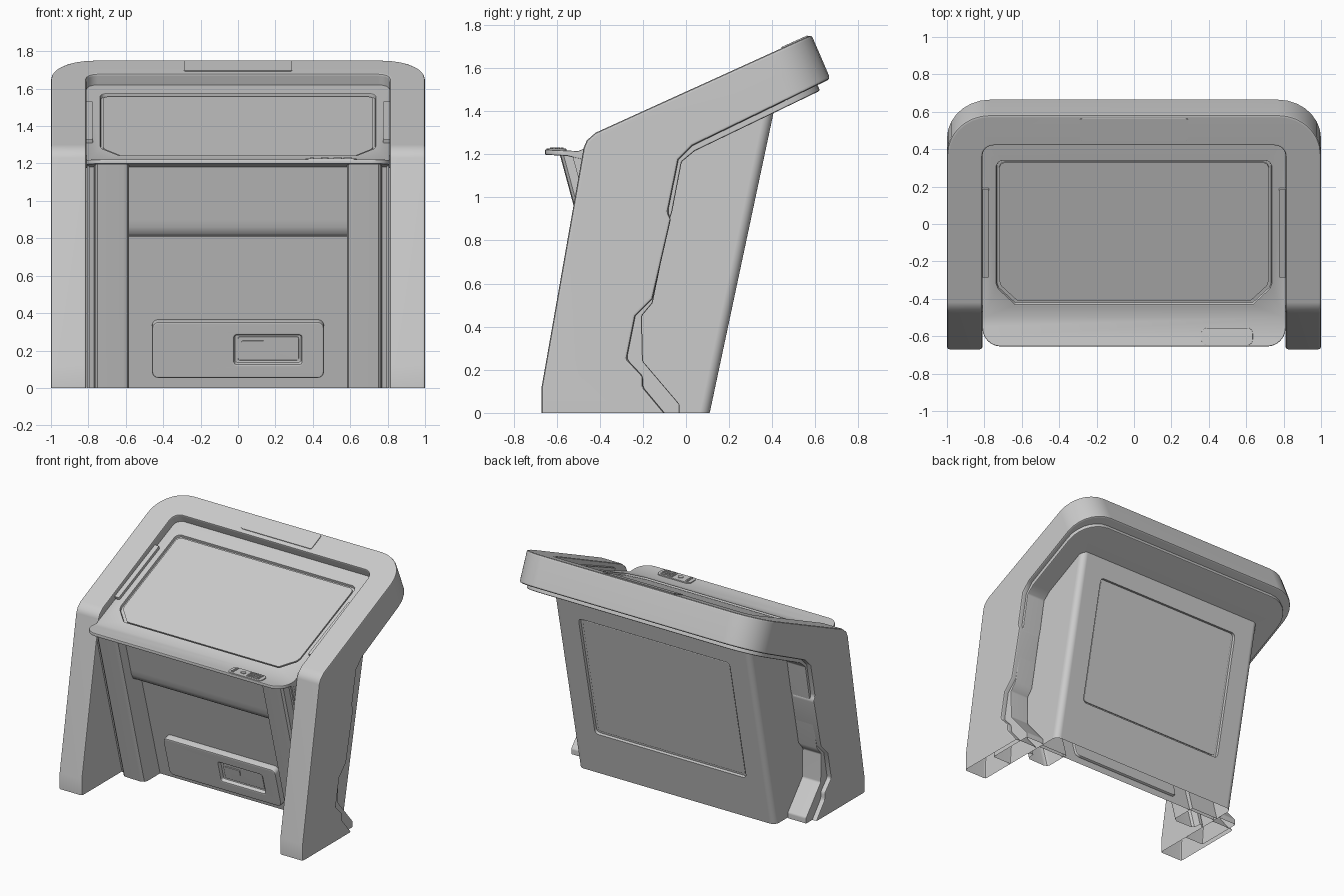
import bpy, bmesh
from math import radians, cos, sin, pi
from mathutils import Matrix, Vector

if "Cube" in bpy.data.objects:
    bpy.data.objects.remove(bpy.data.objects["Cube"])


def basis(o, x, y):
    """Matrix with origin o and local axes x, y (z is x cross y)."""
    x, y = Vector(x).normalized(), Vector(y).normalized()
    m = Matrix((x, y, x.cross(y))).transposed().to_4x4()
    m.translation = o
    return m


def prism(name, pts, a, b, m, pick=None, r=0.0, seg=6):
    """Extrude a 2D outline from a to b along local z; round edges chosen by pick(midpoint, direction)."""
    bm = bmesh.new()
    lo = [bm.verts.new(m @ Vector((p[0], p[1], a))) for p in pts]
    hi = [bm.verts.new(m @ Vector((p[0], p[1], b))) for p in pts]
    n = len(pts)
    bm.faces.new(lo[::-1])
    bm.faces.new(hi)
    for i in range(n):
        j = (i + 1) % n
        bm.faces.new((lo[i], lo[j], hi[j], hi[i]))
    bmesh.ops.recalc_face_normals(bm, faces=bm.faces)
    if pick:
        es = [e for e in bm.edges if pick((e.verts[0].co + e.verts[1].co) / 2,
                                          (e.verts[1].co - e.verts[0].co).normalized())]
        bmesh.ops.bevel(bm, geom=es, offset=r, segments=seg, profile=0.5, affect='EDGES')
    me = bpy.data.meshes.new(name)
    bm.to_mesh(me)
    bm.free()
    ob = bpy.data.objects.new(name, me)
    bpy.context.collection.objects.link(ob)
    return ob


def rrect(x0, y0, x1, y1, r, n=4):
    """Rounded rectangle outline."""
    out = []
    for k, (cx, cy) in enumerate(((x1 - r, y1 - r), (x0 + r, y1 - r), (x0 + r, y0 + r), (x1 - r, y0 + r))):
        for i in range(n + 1):
            t = (k + i / n) * pi / 2
            out.append((cx + r * cos(t), cy + r * sin(t)))
    return out


def apply(ob, mod):
    bpy.context.view_layer.objects.active = ob
    bpy.ops.object.modifier_apply(modifier=mod.name)


def cut(ob, cutter):
    m = ob.modifiers.new("cut", 'BOOLEAN')
    m.object, m.operation, m.solver = cutter, 'DIFFERENCE', 'EXACT'
    apply(ob, m)
    bpy.data.objects.remove(cutter)


def soften(ob, w, seg=2):
    m = ob.modifiers.new("soft", 'BEVEL')
    m.width, m.segments, m.limit_method, m.angle_limit = w, seg, 'ANGLE', radians(35)
    apply(ob, m)


def open_bottom(ob):
    """Trim everything below the ground, leaving an open shell."""
    bm = bmesh.new()
    bm.from_mesh(ob.data)
    bmesh.ops.bisect_plane(bm, geom=bm.verts[:] + bm.edges[:] + bm.faces[:], plane_co=(0, 0, 0),
                           plane_no=(0, 0, 1), clear_inner=True)
    bm.to_mesh(ob.data)
    bm.free()


X = (1, 0, 0)
G = -0.05                                                    # shells start below ground, then get trimmed
SIDE = basis((0, 0, 0), (0, 1, 0), (0, 0, 1))               # outline in y,z; extrude along x
TOP = basis((0, -0.42, 1.30), X, (0, 1.002, 0.455))         # sloped frame top
DESK = basis((0, -0.5, 1.215), X, (0, 0.93, 0.40))          # sloped screen surround
FRONT = basis((0, -0.08, 0), X, (0, -0.22, 0.80))           # lower front panel
BACK = basis((0, 0.11, 0), (-1, 0, 0), (0, 0.30, 1.42))     # rear panel
LEVEL = basis((0, 0, 1.222), X, (0, 1, 0))                  # shelf top

# Outer arch frame: two legs and the rear cross band
rear = lambda c, d: abs(c.x) > 0.9 and c.y > 0.595 and abs(d.x) < 0.1 and d.z * d.y < 0
frame = prism("outer_frame", [
    (-0.67, G), (-0.67, 0.12), (-0.475, 1.23), (-0.46, 1.265), (-0.42, 1.30), (0.582, 1.755),
    (0.67, 1.55), (0.03, 1.24), (-0.035, 1.175), (-0.085, 0.93), (-0.07, 0.90), (-0.155, 0.53),
    (-0.235, 0.45), (-0.275, 0.25), (-0.20, 0.17), (-0.20, 0.12), (-0.10, 0), (-0.07, G)],
    -1, 1, SIDE, rear, 0.23, 7)
cut(frame, prism("opening_cutter", rrect(-0.81, -1.6, 0.81, 0.918, 0.06), -2.2, 0.5, TOP))
soften(frame, 0.014)
# Inner lining that peeks out behind the frame edge
lining = prism("frame_lining", [
    (-0.40, G), (-0.03, G), (-0.03, 0.04), (-0.20, 0.24), (-0.205, 0.45), (-0.155, 0.51),
    (-0.075, 0.90), (-0.065, 0.93), (-0.02, 1.165), (0.04, 1.215), (0.622, 1.495),
    (0.585, 1.58), (-0.30, 1.20)], -0.965, 0.965, SIDE, rear, 0.21, 7)
cut(lining, prism("opening_cutter", rrect(-0.81, -1.6, 0.81, 0.39, 0.03), -2, 3, LEVEL))
soften(lining, 0.008)
soften(prism("top_plate", rrect(-0.29, 0.95, 0.29, 1.082, 0.012), -0.01, 0.005, TOP), 0.002)

# Main cabinet with the overhanging upper front
body = prism("cabinet", [
    (-0.08 + 0.014, G), (0.11 - 0.0106, G), (0.412, 1.42), (0.44, 1.562), (0.40, 1.565), (-0.48, 1.19), (-0.505, 1.19),
    (-0.425, 0.90), (-0.415, 0.86), (-0.395, 0.825), (-0.37, 0.81), (-0.305, 0.81)],
    -0.808, 0.808, SIDE,
    lambda c, d: abs(c.x) > 0.7 and abs(d.x) < 0.1 and c.y > 0.2 and 0.6 < c.z < 0.8, 0.045)
cut(body, prism("rear_cutter", rrect(-0.62, 0.33, 0.62, 1.28, 0.03), -0.022, 0.1, BACK))
soften(prism("rear_panel", rrect(-0.605, 0.345, 0.605, 1.265, 0.025), -0.05, -0.015, BACK), 0.006)

# Forward-leaning columns either side of the front
LEAN = Matrix(((1, 0, 0, 0), (0, 1, -0.27, 0), (0, 0, 1, 0), (0, 0, 0, 1)))
shells = [frame, lining, body]
for s in (-1, 1):
    shells.append(prism("front_column", [(s * x, y) for x, y in (
        (0.807, -0.05), (0.807, -0.205), (0.795, -0.205), (0.795, -0.19), (0.77, -0.19), (0.765, -0.245),
        (0.75, -0.258), (0.615, -0.262), (0.592, -0.25), (0.583, -0.23), (0.583, -0.05))], G, 1.2, LEAN))
    # Slim plates beside the screen
    x0, x1 = sorted((s * 0.775, s * 0.815))
    soften(prism("side_plate", rrect(x0, 0.24, x1, 0.755, 0.008), -0.01, 0.022, DESK), 0.004)
for ob in shells:
    open_bottom(ob)

# Screen surround with the front shelf
desk = prism("screen_surround", [
    (-0.655, 1.198), (-0.655, 1.222), (-0.5, 1.215), (0.47, 1.632), (0.47, 1.57), (-0.48, 1.175), (-0.55, 1.192)],
    -0.811, 0.811, SIDE, lambda c, d: abs(c.x) > 0.8 and c.y < -0.65, 0.1)


def screen_outline(g):
    """Screen outline with cut front corners, shrunk by g."""
    w, y0, y1, c = 0.735 - g, 0.076 + g, 0.912 - g, 0.10
    half = [(w - c, y0), (w - 0.01, y0 + c - 0.01), (w, y0 + c + 0.02), (w, y1 - 0.03), (w - 0.01, y1 - 0.01), (w - 0.03, y1)]
    return half + [(-x, y) for x, y in half[::-1]]


cut(desk, prism("screen_cutter", screen_outline(0), -0.022, 0.1, DESK))
soften(desk, 0.006)
prism("screen", screen_outline(0.014), -0.04, -0.012, DESK)

# Small control pad on the shelf
soften(prism("control_pad", rrect(0.36, -0.648, 0.635, -0.555, 0.03), -0.02, 0.004, LEVEL), 0.002)
for row in range(3):
    for x, w in ((0.385, 0.02), (0.51, 0.045), (0.565, 0.045)):
        y = -0.632 + row * 0.025
        prism("pad_key", rrect(x, y, x + w, y + 0.014, 0.003, 2), 0, 0.009, LEVEL)
prism("pad_button", rrect(0.445, -0.618, 0.485, -0.585, 0.016), 0, 0.009, LEVEL)

# Lower front drawer box with a recessed slot
box = prism("drawer_box", rrect(-0.46, 0.066, 0.46, 0.38, 0.035), -0.02, 0.05, FRONT)
cut(box, prism("slot_cutter", rrect(-0.02, 0.145, 0.34, 0.305, 0.015), 0.02, 0.2, FRONT))
soften(box, 0.012)
soften(prism("slot_tray", rrect(0.0, 0.16, 0.325, 0.29, 0.01), 0.01, 0.028, FRONT), 0.004)
prism("slot_label_plate", rrect(0.02, 0.225, 0.14, 0.27, 0.006), 0.02, 0.034, FRONT)

# Smooth rounded areas, keep edges sharp and flat faces even
bpy.ops.object.select_all(action='DESELECT')
for ob in bpy.context.scene.objects:
    ob.select_set(True)
    bpy.context.view_layer.objects.active = ob
bpy.ops.object.shade_smooth_by_angle(angle=radians(32))
for ob in list(bpy.context.scene.objects):
    m = ob.modifiers.new("even", 'WEIGHTED_NORMAL')
    m.keep_sharp = True
    apply(ob, m)
